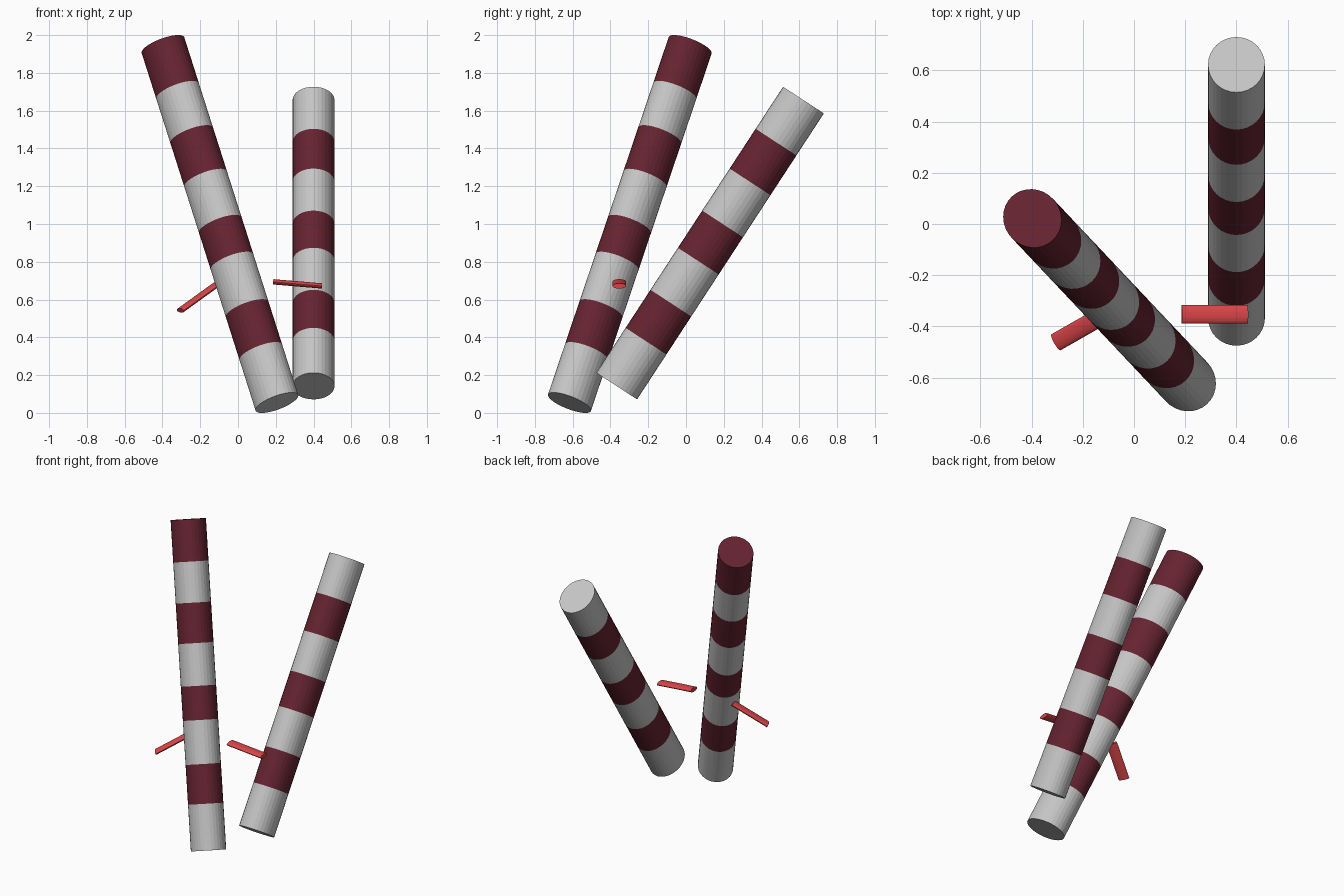
import bpy, bmesh, math
from mathutils import Vector

if "Cube" in bpy.data.objects:
    bpy.data.objects.remove(bpy.data.objects["Cube"])


def material(name, rgb):
    m = bpy.data.materials.new(name)
    m.diffuse_color = (*rgb, 1)
    m.use_nodes = True
    m.node_tree.nodes["Principled BSDF"].inputs["Base Color"].default_value = m.diffuse_color
    return m


MAROON = material("maroon", (0.13, 0.017, 0.030))
PALE = material("pale grey", (0.56, 0.56, 0.56))
RED = material("red", (0.71, 0.06, 0.065))


def rod(name, start, end, wide, tall, sides, mats, cuts=()):
    """Oval rod from start to end; bands between cuts alternate materials."""
    a, b = Vector(start), Vector(end)
    axis = (b - a).normalized()
    u = axis.cross(Vector((0, 0, 1))).normalized()   # level direction
    v = u.cross(axis)
    bm = bmesh.new()
    rings = []
    for t in (0, *cuts, 1):
        c = a.lerp(b, t)
        rings.append([bm.verts.new(c + u * wide * math.cos(k * math.tau / sides)
                                   + v * tall * math.sin(k * math.tau / sides))
                      for k in range(sides)])
    for i, (low, high) in enumerate(zip(rings, rings[1:])):
        for k in range(sides):
            n = (k + 1) % sides
            f = bm.faces.new((low[k], low[n], high[n], high[k]))
            f.material_index = i % len(mats)
    bm.faces.new(rings[0])
    bm.faces.new(rings[-1]).material_index = len(cuts) % len(mats)
    bmesh.ops.recalc_face_normals(bm, faces=bm.faces)
    mesh = bpy.data.meshes.new(name)
    bm.to_mesh(mesh)
    bm.free()
    for m in mats:
        mesh.materials.append(m)
    ob = bpy.data.objects.new(name, mesh)
    bpy.context.collection.objects.link(ob)
    return ob


# Two leaning striped poles
rod("left_pole", (0.206, -0.617, 0.054), (-0.397, 0.022, 1.946), 0.111, 0.129, 32,
    (PALE, MAROON), (0.141, 0.261, 0.394, 0.497, 0.626, 0.748, 0.872))
rod("right_pole", (0.40, -0.367, 0.142), (0.40, 0.622, 1.656), 0.111, 0.129, 32,
    (PALE, MAROON), (0.157, 0.29, 0.437, 0.567, 0.714, 0.853))

# Small flattened red pegs beside the poles
rod("left_peg", (-0.305, -0.462, 0.542), (-0.112, -0.352, 0.681), 0.036, 0.014, 24, (RED,))
rod("right_peg", (0.186, -0.353, 0.694), (0.445, -0.353, 0.672), 0.036, 0.014, 24, (RED,))
